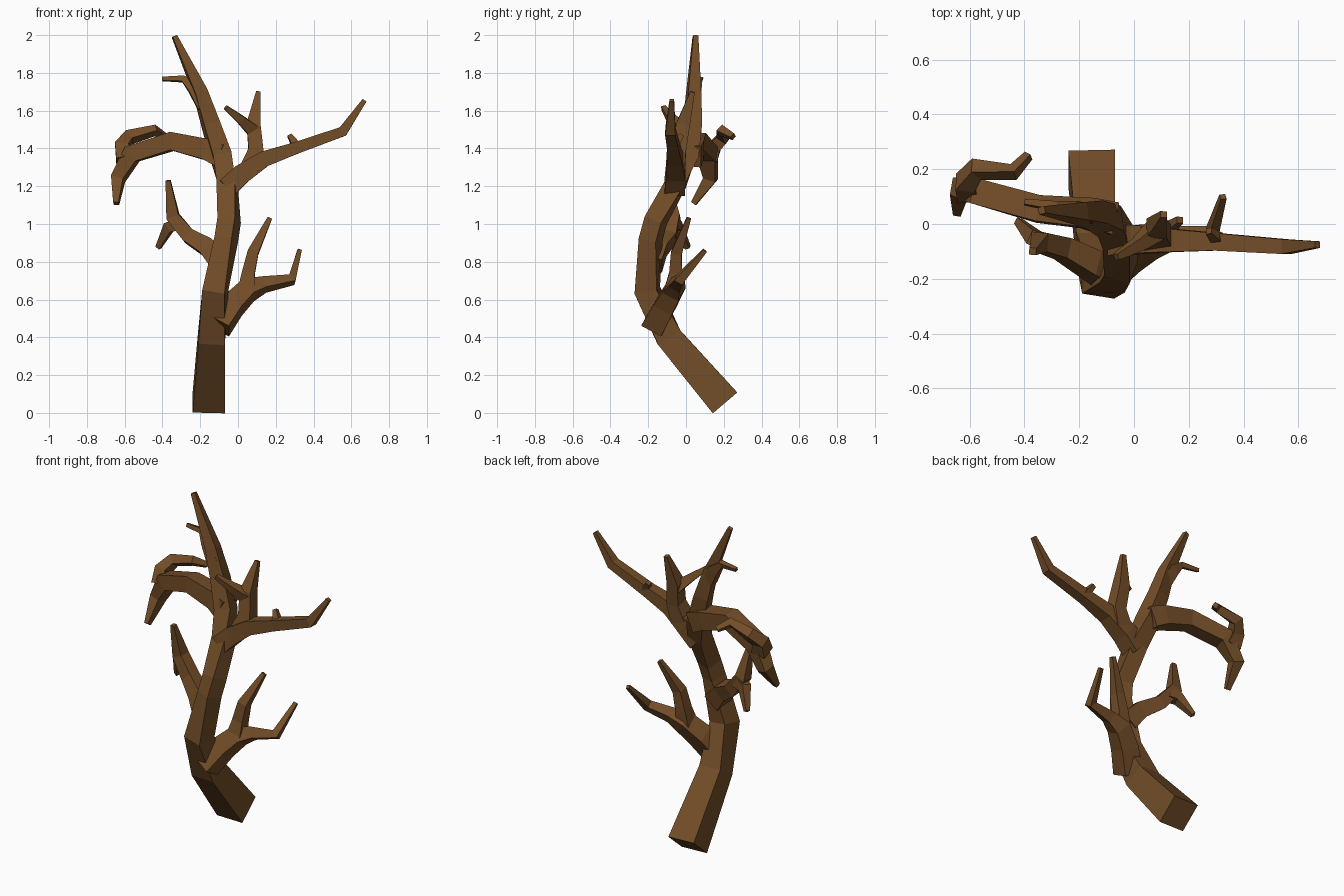
import bpy, bmesh, math
from mathutils import Vector, Quaternion

bark = bpy.data.materials.new("brown bark")
bark.diffuse_color = (0.17, 0.074, 0.021, 1)


def limb(name, pts):
    """Square tapered tube through rings (x, y, z, half width[, roll degrees])."""
    bm = bmesh.new()
    pos = [Vector(p[:3]) for p in pts]
    side, rings = None, []
    for i, p in enumerate(pts):
        t = Vector()
        if i > 0:
            t += (pos[i] - pos[i - 1]).normalized()
        if i < len(pts) - 1:
            t += (pos[i + 1] - pos[i]).normalized()
        t.normalize()
        if side is None:
            side = Vector((0, 1, 0)) if abs(t.x) > 0.6 else Vector((1, 0, 0))
        side = (side - t * side.dot(t)).normalized()
        u = Quaternion(t, math.radians(p[4] if len(p) > 4 else 0)) @ side
        v = t.cross(u)
        rings.append([bm.verts.new(pos[i] + p[3] * (a * u + b * v))
                      for a, b in ((1, 1), (-1, 1), (-1, -1), (1, -1))])
    for r, s in zip(rings, rings[1:]):
        for k in range(4):
            bm.faces.new((r[k], r[(k + 1) % 4], s[(k + 1) % 4], s[k]))
    bm.faces.new(rings[0])
    bm.faces.new(rings[-1])
    bmesh.ops.recalc_face_normals(bm, faces=bm.faces)
    me = bpy.data.meshes.new(name)
    bm.to_mesh(me)
    bm.free()
    me.materials.append(bark)
    ob = bpy.data.objects.new(name, me)
    bpy.context.collection.objects.link(ob)


# Leaning trunk up to the top tip
limb("trunk", [(-.155, .205, .055, .085), (-.14, -.09, .40, .07), (-.12, -.205, .65, .06, -12),
               (-.062, -.187, .92, .049, -25), (-.047, -.16, 1.02, .049, -25),
               (-.058, -.05, 1.22, .05, -15), (-.09, .01, 1.36, .05), (-.145, .035, 1.53, .043),
               (-.20, .04, 1.70, .034), (-.337, .05, 1.995, .013)])
limb("top_twig", [(-.18, .035, 1.62, .035), (-.235, .05, 1.72, .032), (-.29, .065, 1.768, .016),
                  (-.40, .08, 1.768, .010)])

# Upper left arm, drooping tip and backward curl
limb("upper_left_arm", [(-.09, .02, 1.36, .06), (-.17, .04, 1.395, .055), (-.35, .055, 1.437, .048),
                        (-.56, .115, 1.37, .047), (-.635, .13, 1.24, .034), (-.645, .04, 1.108, .014)])
limb("upper_left_curl", [(-.60, .12, 1.34, .045), (-.615, .15, 1.41, .036), (-.575, .20, 1.46, .030),
                         (-.44, .19, 1.495, .022), (-.385, .25, 1.462, .014)])

# Lower left branch with a raised tip and a hanging tip
limb("lower_left_branch", [(-.09, -.18, .79, .055), (-.16, -.145, .875, .047), (-.26, -.09, .935, .038),
                           (-.345, -.065, 1.04, .034), (-.37, -.10, 1.23, .013)])
limb("lower_left_twig", [(-.31, -.07, 1.0, .033), (-.365, -.05, .985, .028), (-.422, .01, .875, .013)])

# Lower right branch with two tips
limb("lower_right_branch", [(-.10, -.17, .46, .06), (-.025, -.11, .57, .056), (.055, -.065, .65, .05),
                            (.14, -.05, .68, .033), (.285, -.035, .705, .024), (.325, .10, .86, .011)])
limb("lower_right_twig", [(.045, -.07, .65, .045), (.055, -.055, .74, .034), (.08, -.05, .85, .029),
                          (.168, .015, 1.03, .012)])

# Upper right arm and its thorn
limb("upper_right_arm", [(-.06, -.06, 1.19, .055), (.02, -.055, 1.265, .052), (.14, -.06, 1.345, .042),
                         (.30, -.065, 1.40, .032), (.555, -.083, 1.49, .027), (.67, -.075, 1.655, .012)])
limb("thorn", [(.31, -.06, 1.40, .022), (.295, -.045, 1.435, .018), (.273, -.025, 1.468, .012)])

# Forked upright above the right arm
limb("upright_fork", [(.06, -.055, 1.29, .05), (.095, -.04, 1.39, .04), (.082, -.015, 1.53, .036),
                      (.108, .035, 1.70, .012)])
limb("upright_twig", [(.085, -.02, 1.49, .035), (.015, -.075, 1.552, .023), (-.065, -.12, 1.617, .012)])
